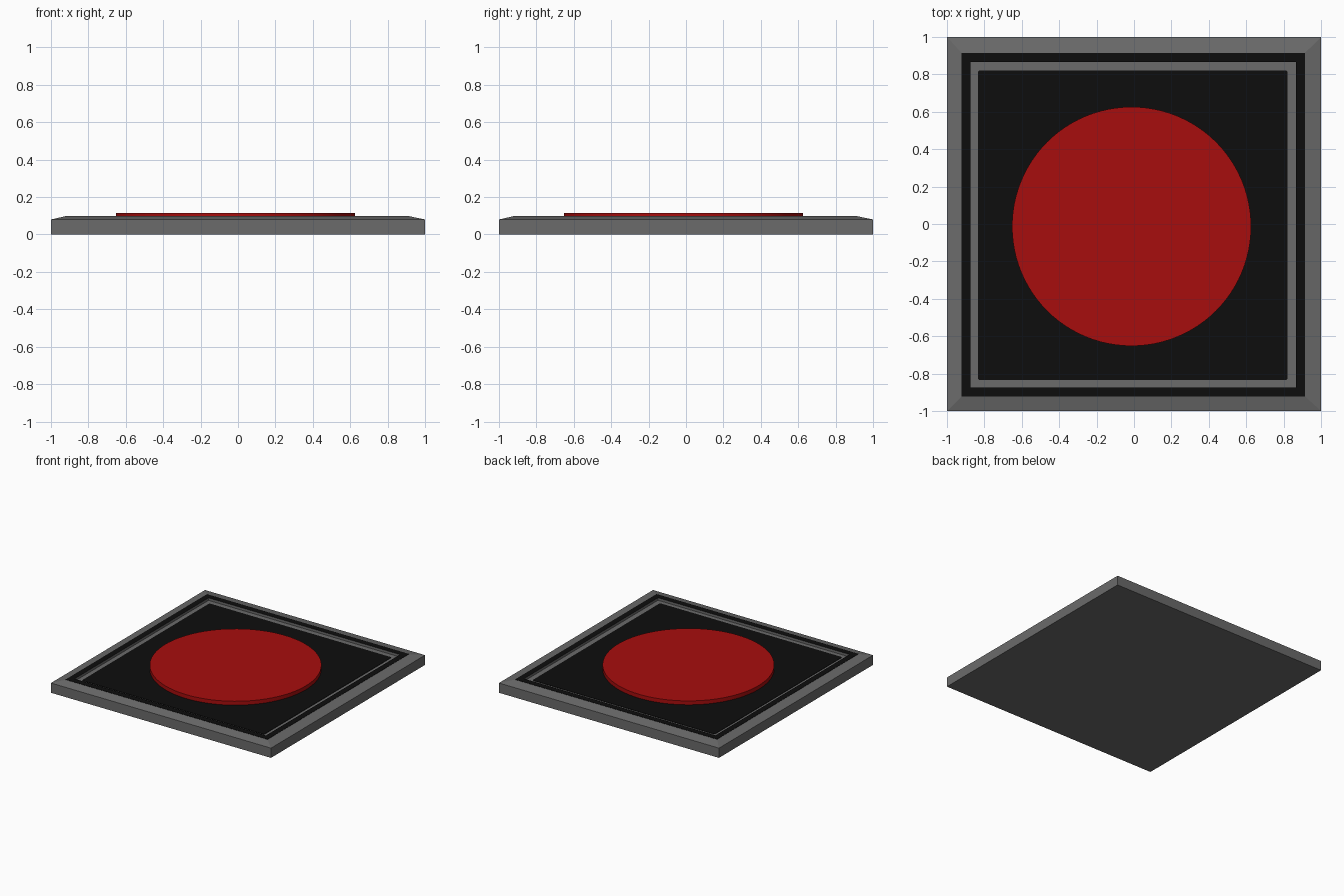
import bpy, bmesh

if "Cube" in bpy.data.objects:
    bpy.data.objects.remove(bpy.data.objects["Cube"], do_unlink=True)


def material(name, color):
    m = bpy.data.materials.new(name)
    m.use_nodes = True
    m.diffuse_color = color
    m.node_tree.nodes["Principled BSDF"].inputs["Base Color"].default_value = color
    return m


gray = material("gray", (0.145, 0.145, 0.145, 1))
black = material("black", (0.004, 0.004, 0.004, 1))
red = material("red", (0.39, 0.004, 0.004, 1))


def finish(bm, name, mats):
    bmesh.ops.recalc_face_normals(bm, faces=bm.faces)
    mesh = bpy.data.meshes.new(name)
    bm.to_mesh(mesh)
    bm.free()
    for m in mats:
        mesh.materials.append(m)
    ob = bpy.data.objects.new(name, mesh)
    bpy.context.collection.objects.link(ob)
    return ob


def square(bm, half, z, shift=0):
    corners = ((-1, -1), (1, -1), (1, 1), (-1, 1))
    return [bm.verts.new((x * half + shift, y * half + shift, z)) for x, y in corners]


def stack(name, levels, mats, shift=0):
    """Bridge square loops of (half size, height, material) and cap both ends."""
    bm = bmesh.new()
    loops = [square(bm, h, z, 0 if h == 1 else shift) for h, z, _ in levels]
    bm.faces.new(loops[0])
    for a, b, level in zip(loops, loops[1:], levels[1:]):
        for i in range(4):
            j = (i + 1) % 4
            bm.faces.new((a[i], a[j], b[j], b[i])).material_index = level[2]
    bm.faces.new(loops[-1])
    return finish(bm, name, mats)


# Gray tray: sloped rim, black border band, sunken gray floor
stack("tray", [(1, 0, 0), (1, 0.08, 0), (0.918, 0.098, 0), (0.918, 0.1, 1),
               (0.87, 0.1, 1), (0.87, 0.08, 0)], [gray, black], -0.004)

# Black panel lying on the sunken floor, with softened corners
panel = stack("inner_panel", [(0.828, 0.08, 0), (0.828, 0.083, 0)], [black], -0.007)
bm = bmesh.new()
bm.from_mesh(panel.data)
upright = [e for e in bm.edges if abs(e.verts[0].co.z - e.verts[1].co.z) > 0.001]
bmesh.ops.bevel(bm, geom=upright, offset=0.012, segments=3, profile=0.5, affect='EDGES')
bm.to_mesh(panel.data)
bm.free()

# Red disc in the middle
bpy.ops.mesh.primitive_cylinder_add(vertices=96, radius=0.639, depth=0.033,
                                    location=(-0.013, -0.013, 0.0985))
disc = bpy.context.object
disc.name = "disc"
disc.data.materials.append(red)
bpy.ops.object.shade_smooth_by_angle()
